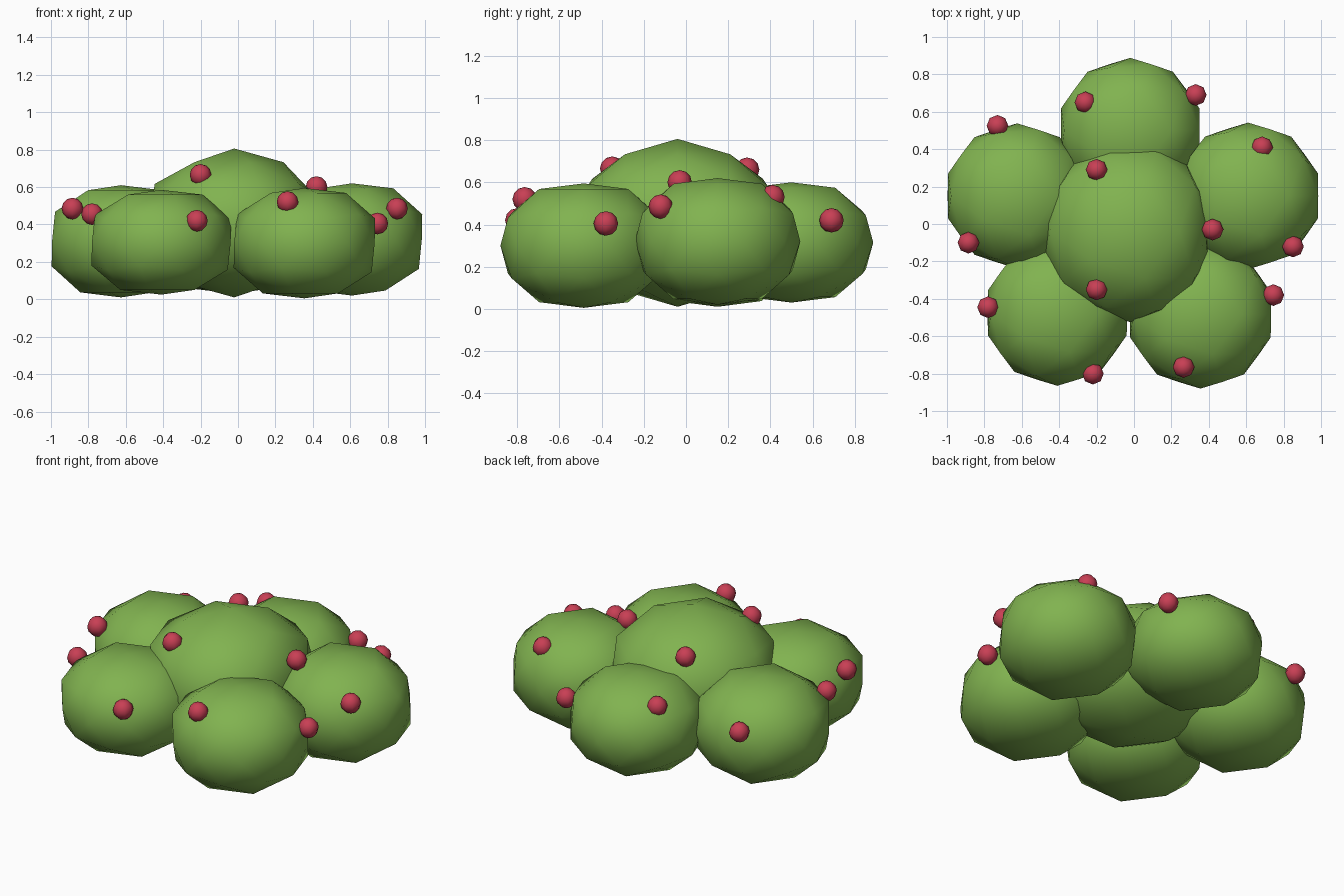
import bpy

if "Cube" in bpy.data.objects:
    bpy.data.objects.remove(bpy.data.objects["Cube"])


def material(name, color):
    m = bpy.data.materials.new(name)
    m.diffuse_color = color
    m.use_nodes = True
    m.node_tree.nodes["Principled BSDF"].inputs["Base Color"].default_value = m.diffuse_color
    return m


leaf = material("leaf_green", (0.22, 0.45, 0.08, 1))
red = material("berry_red", (0.58, 0.05, 0.09, 1))


def finish(name, mat):
    ob = bpy.context.object
    ob.name = name
    ob.data.materials.append(mat)
    bpy.ops.object.shade_smooth()
    return ob


def lobe(name, centre, radius, half_height, spread=1.07, lift=1.07, trim=1.0):
    """Low-poly clump; spread/lift push the shoulder rings out to make it boxier."""
    bpy.ops.mesh.primitive_ico_sphere_add(subdivisions=2, radius=1, location=centre)
    for v in bpy.context.object.data.vertices:
        h = abs(v.co.z)
        if 0.1 < h < 0.95:
            v.co.x *= spread
            v.co.y *= spread
        if 0.7 < h < 0.95:
            v.co.z *= lift
        if v.co.x > 0.8:
            v.co.x *= trim
        v.co.x *= radius
        v.co.y *= radius
        v.co.z *= half_height
    return finish(name, leaf)


# Foliage: tall centre clump ringed by five flattened clumps
lobe("foliage_centre", (-0.02, -0.04, 0.408), 0.485, 0.398, 1.03, 0.96, 0.9)
lobe("foliage_back", (-0.02, 0.50, 0.315), 0.388, 0.285)
lobe("foliage_left", (-0.625, 0.15, 0.31), 0.388, 0.30)
lobe("foliage_right", (0.61, 0.15, 0.32), 0.392, 0.30)
lobe("foliage_front_left", (-0.41, -0.475, 0.305), 0.39, 0.28)
lobe("foliage_front_right", (0.355, -0.485, 0.30), 0.395, 0.295)

# Berries dotted over the clumps
berries = [
    (-0.20, 0.29, 0.66), (0.42, -0.03, 0.60), (-0.20, -0.35, 0.665),
    (-0.26, 0.65, 0.51), (0.33, 0.69, 0.42),
    (-0.73, 0.525, 0.43), (-0.885, -0.10, 0.485),
    (0.685, 0.41, 0.53), (0.85, -0.12, 0.485),
    (-0.78, -0.445, 0.455), (-0.22, -0.80, 0.42),
    (0.265, -0.765, 0.52), (0.745, -0.38, 0.405),
]
for i, p in enumerate(berries):
    bpy.ops.mesh.primitive_uv_sphere_add(segments=8, ring_count=6, radius=0.058, location=p)
    finish(f"berry_{i + 1}", red)
